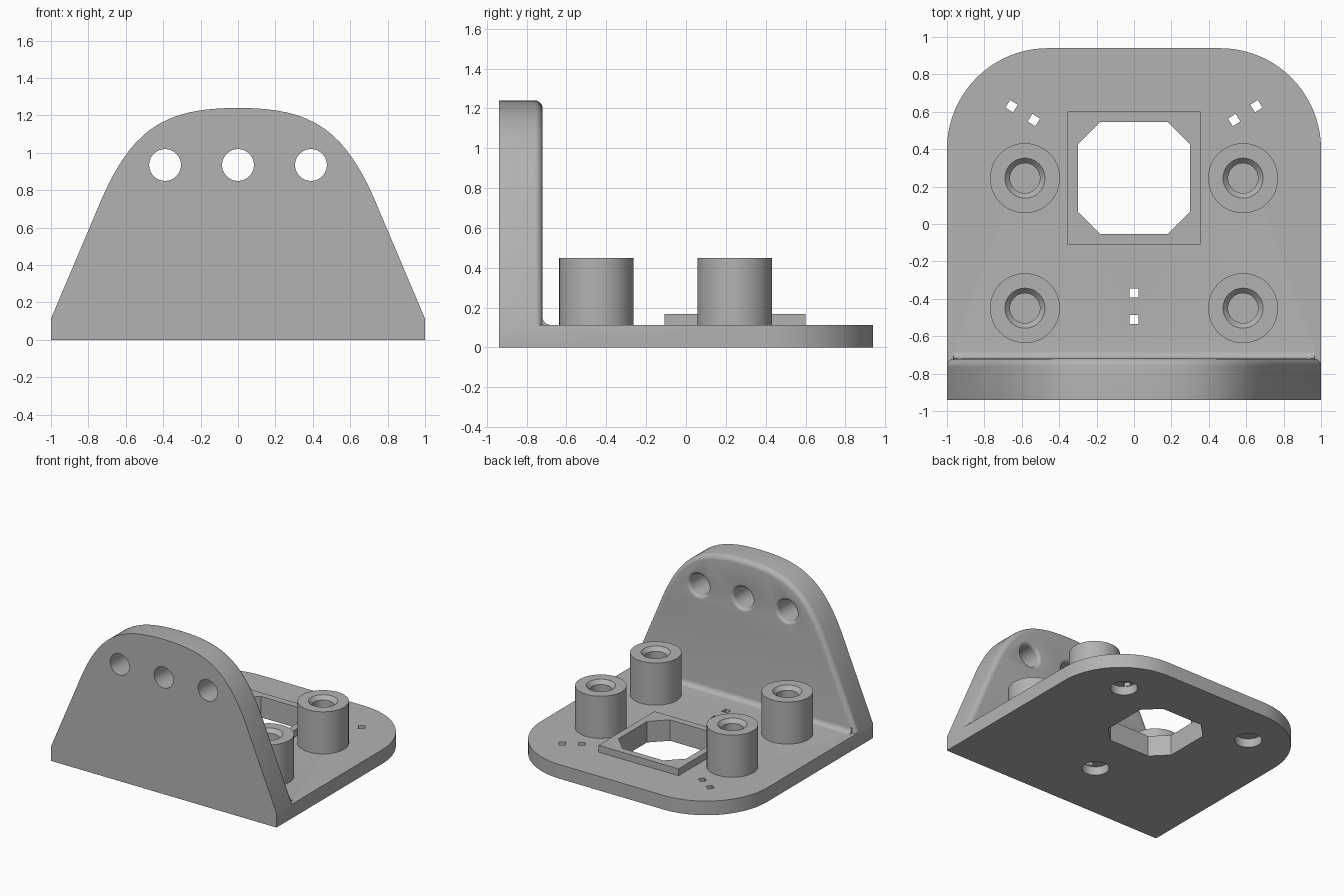
import bpy, bmesh, math
from mathutils import Matrix, Vector

if "Cube" in bpy.data.objects:
    bpy.data.objects.remove(bpy.data.objects["Cube"])

T = 0.113                 # plate thickness
FRONT, INNER, BACK = -0.94, -0.72, 0.94
R = 0.04                  # edge rounding and fillet radius

grey = bpy.data.materials.new("grey plastic")
grey.diffuse_color = (0.45, 0.45, 0.45, 1)
grey.use_nodes = True
grey.node_tree.nodes["Principled BSDF"].inputs["Base Color"].default_value = grey.diffuse_color


def finish(name, bm, matrix=Matrix()):
    bmesh.ops.remove_doubles(bm, verts=bm.verts, dist=1e-5)
    bmesh.ops.recalc_face_normals(bm, faces=bm.faces)
    me = bpy.data.meshes.new(name)
    bm.to_mesh(me)
    bm.free()
    me.transform(matrix)
    me.materials.append(grey)
    ob = bpy.data.objects.new(name, me)
    bpy.context.collection.objects.link(ob)
    return ob


def prism(points, direction):
    """Extrude a closed 3D polygon; returns the bmesh."""
    bm = bmesh.new()
    face = bm.faces.new([bm.verts.new(p) for p in points])
    ext = bmesh.ops.extrude_face_region(bm, geom=[face])
    verts = [g for g in ext["geom"] if isinstance(g, bmesh.types.BMVert)]
    bmesh.ops.translate(bm, verts=verts, vec=direction)
    return bm


def lathe(name, profile, matrix=Matrix(), n=48):
    """Revolve (radius, height) points that start and end on the axis."""
    bm = bmesh.new()
    vs = [bm.verts.new((r, 0, z)) for r, z in profile]
    es = [bm.edges.new(p) for p in zip(vs, vs[1:])]
    bmesh.ops.spin(bm, geom=vs + es, cent=(0, 0, 0), axis=(0, 0, 1),
                   angle=2 * math.pi, steps=n)
    return finish(name, bm, matrix)


def boolean(ob, tools, op):
    """Apply boolean operations and remove the tool objects."""
    for tool in tools:
        mod = ob.modifiers.new("bool", "BOOLEAN")
        mod.operation, mod.solver, mod.object = op, "EXACT", tool
        bpy.context.view_layer.objects.active = ob
        bpy.ops.object.modifier_apply(modifier=mod.name)
        bpy.data.objects.remove(tool)


def smooth(ob):
    bpy.ops.object.select_all(action="DESELECT")
    ob.select_set(True)
    bpy.context.view_layer.objects.active = ob
    bpy.ops.object.shade_smooth_by_angle(angle=math.radians(30))


def arc(cx, cy, r, a0, a1, n):
    return [(cx + r * math.cos(math.radians(a0 + (a1 - a0) * i / n)),
             cy + r * math.sin(math.radians(a0 + (a1 - a0) * i / n)))
            for i in range(n + 1)]


# Base plate with two large rounded rear corners
C = 0.54
outline = ([(-1, FRONT), (1, FRONT)] + arc(1 - C, BACK - C, C, 0, 90, 20)
           + arc(-1 + C, BACK - C, C, 90, 180, 20))
bracket = finish("bracket", prism([(x, y, 0) for x, y in outline], (0, 0, T)))

# Upright wall: straight flanks running into a curved top
P = [Vector(p) for p in ((0.76, 0.68), (0.58, 1.13), (0.40, 1.24), (0, 1.24))]
side = [(1, T)]
for i in range(17):
    t = i / 16
    s = 1 - t
    side.append(tuple(P[0] * s**3 + P[1] * 3 * s * s * t + P[2] * 3 * s * t * t + P[3] * t**3))
wall_outline = side + [(-x, z) for x, z in side[-2::-1]]
bm = prism([(x, FRONT, z) for x, z in wall_outline], (0, INNER - FRONT, 0))
rim = [e for e in bm.edges if all(abs(v.co.y - INNER) < 1e-4 for v in e.verts)
       and max(v.co.z for v in e.verts) > T + 0.01]
bmesh.ops.bevel(bm, geom=rim, offset=R, segments=5, profile=0.5, affect="EDGES")
wall = finish("wall", bm)

# Concave fillet between wall and plate
section = [(INNER - 0.01, T - 0.01), (INNER + R, T - 0.01)] + \
    arc(INNER + R, T + R, R, 270, 180, 6) + [(INNER - 0.01, T + R)]
fillet = finish("fillet", prism([(-0.965, y, z) for y, z in section], (1.93, 0, 0)))
boolean(bracket, [wall, fillet], "UNION")

# Three wall holes with a rounded inner rim
f = 0.025
hole = ([(0, -0.3), (0.085, -0.3)] + arc(0.085 + f, -f, f, 180, 90, 5)
        + [(0.085 + f, 0.05), (0, 0.05)])
cutters = [lathe("wall_hole", hole, Matrix.Translation((x, INNER, 0.935))
                 @ Matrix.Rotation(-math.pi / 2, 4, "X")) for x in (-0.39, 0, 0.39)]

# Blind round pockets underneath, each with two small square slots through the top
for x, y, ang in ((0, -0.44, 90), (0.595, 0.593, 32), (-0.595, 0.593, 148)):
    place = Matrix.Translation((x, y, 0)) @ Matrix.Rotation(math.radians(ang), 4, "Z")
    cutters.append(lathe("pocket", [(0, -0.05), (0.1, -0.05), (0.1, 0.07), (0, 0.07)], place))
    for d in (-0.07, 0.07):
        h = 0.024
        sq = [(d - h, -h, 0.02), (d + h, -h, 0.02), (d + h, h, 0.02), (d - h, h, 0.02)]
        cutters.append(finish("slot", prism(sq, (0, 0, 0.2)), place))


# Window with chamfered corners through plate and raised frame
def window():
    pts = [(0.30, 0.18), (0.18, 0.30), (-0.18, 0.30), (-0.30, 0.18),
           (-0.30, -0.18), (-0.18, -0.30), (0.18, -0.30), (0.30, -0.18)]
    return finish("window", prism([(x, y + 0.246, -0.1) for x, y in pts], (0, 0, 0.5)))


boolean(bracket, cutters + [window()], "DIFFERENCE")
smooth(bracket)

q = 0.355
frame = finish("window_frame", prism([(x, y + 0.246, T) for x, y in
                                      ((-q, -q), (q, -q), (q, q), (-q, q))], (0, 0, 0.055)))
boolean(frame, [window()], "DIFFERENCE")

# Four posts with chamfered blind bores
post = [(0, T - 0.01), (0.187, T - 0.01), (0.187, 0.45), (0.107, 0.45),
        (0.08, 0.42), (0.08, T + 0.01), (0, T + 0.01)]
for x in (-0.583, 0.583):
    for y in (-0.45, 0.245):
        smooth(lathe("post", post, Matrix.Translation((x, y, 0))))
